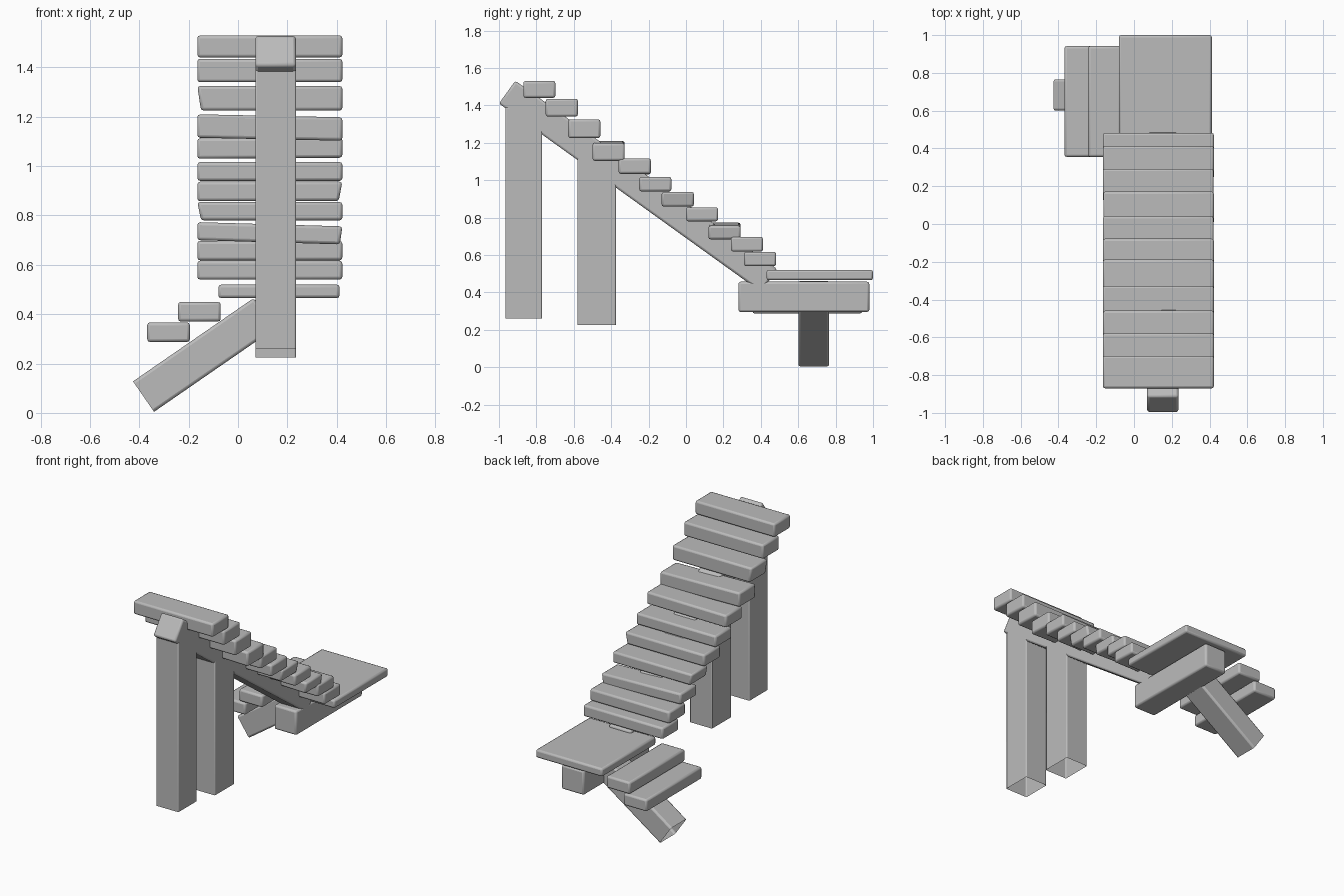
import bpy, bmesh
from mathutils import Matrix, Vector

old = bpy.data.objects.get("Cube")
if old:
    bpy.data.objects.remove(old, do_unlink=True)

grey = bpy.data.materials.new("stone grey")
grey.use_nodes = True
grey.diffuse_color = (0.5, 0.5, 0.5, 1)
grey.node_tree.nodes["Principled BSDF"].inputs["Base Color"].default_value = (0.5, 0.5, 0.5, 1)


def block(name, center, size, tilt=0, axis='X', open_dir=None, skew=None, bevel=0.012):
    """Rounded box; open_dir removes one end, skew nudges the corners."""
    bm = bmesh.new()
    bmesh.ops.create_cube(bm, size=1)
    if open_dir:
        ends = [f for f in bm.faces if f.normal.dot(Vector(open_dir)) > 0.9]
        bmesh.ops.delete(bm, geom=ends, context='FACES')
    bmesh.ops.scale(bm, vec=size, verts=bm.verts)
    if skew:
        left_in, right_in, drop = skew
        for v in bm.verts:
            low = v.co.z < 0
            if v.co.x > 0:
                v.co.z -= drop
                v.co.x -= right_in * low
            else:
                v.co.x += left_in * low
    bm.transform(Matrix.Translation(center) @ Matrix.Rotation(tilt, 4, axis))
    mesh = bpy.data.meshes.new(name)
    bm.to_mesh(mesh)
    bm.free()
    mesh.materials.append(grey)
    ob = bpy.data.objects.new(name, mesh)
    bpy.context.collection.objects.link(ob)
    mod = ob.modifiers.new("rounded edges", 'BEVEL')
    mod.width = bevel
    mod.segments = 2
    mod.limit_method = 'ANGLE'
    bpy.ops.object.select_all(action='DESELECT')
    ob.select_set(True)
    bpy.context.view_layer.objects.active = ob
    bpy.ops.object.shade_smooth_by_angle(angle=0.7)
    return ob


def span(name, lo, hi, **kw):
    lo, hi = Vector(lo), Vector(hi)
    return block(name, (lo + hi) / 2, hi - lo, **kw)


# Sloping beams under both flights
X0, X1 = 0.07, 0.235
block("main_stringer", (0.1525, -0.256, 0.967), (X1 - X0, 1.725, 0.15), -0.6235)
block("lower_stringer", (-0.138, 0.683, 0.235), (0.595, 0.165, 0.15), -0.604, 'Y',
      open_dir=(-1, 0, 0))

# Hollow legs, open at the foot
span("front_leg", (X0, -0.965, 0.26), (X1, -0.77, 1.39), open_dir=(0, 0, -1), bevel=0.006)
span("rear_leg", (X0, -0.58, 0.225), (X1, -0.375, 1.125), open_dir=(0, 0, -1), bevel=0.006)

# Landing
span("landing_beam", (X0, 0.28, 0.295), (X1, 0.98, 0.457))
span("landing_slab", (-0.08, 0.43, 0.465), (0.412, 1.0, 0.52))

# Main flight: front edge, bottom, top, (left inset, right inset, right drop)
treads = [
    (-0.87, 1.44, 1.53, None),
    (-0.75, 1.34, 1.435, None),
    (-0.63, 1.225, 1.325, (0.015, 0, 0)),
    (-0.5, 1.115, 1.21, (0, 0, 0.012)),
    (-0.36, 1.03, 1.113, (0, 0, -0.004)),
    (-0.25, 0.94, 1.017, None),
    (-0.13, 0.858, 0.937, (0, 0.015, 0)),
    (0, 0.78, 0.855, (0.015, 0, 0)),
    (0.12, 0.7, 0.773, (0, 0.01, 0.017)),
    (0.24, 0.618, 0.697, None),
    (0.31, 0.54, 0.617, None),
]
for i, (y, bottom, top, skew) in enumerate(treads):
    span(f"main_step_{i + 1}", (-0.165, y, bottom), (0.423, y + 0.172, top), skew=skew)

# Lower flight, turning off the landing
for i, (x, bottom) in enumerate([(-0.243, 0.37), (-0.368, 0.287)]):
    span(f"lower_step_{i + 1}", (x, 0.355, bottom), (x + 0.173, 0.942, bottom + 0.08))
